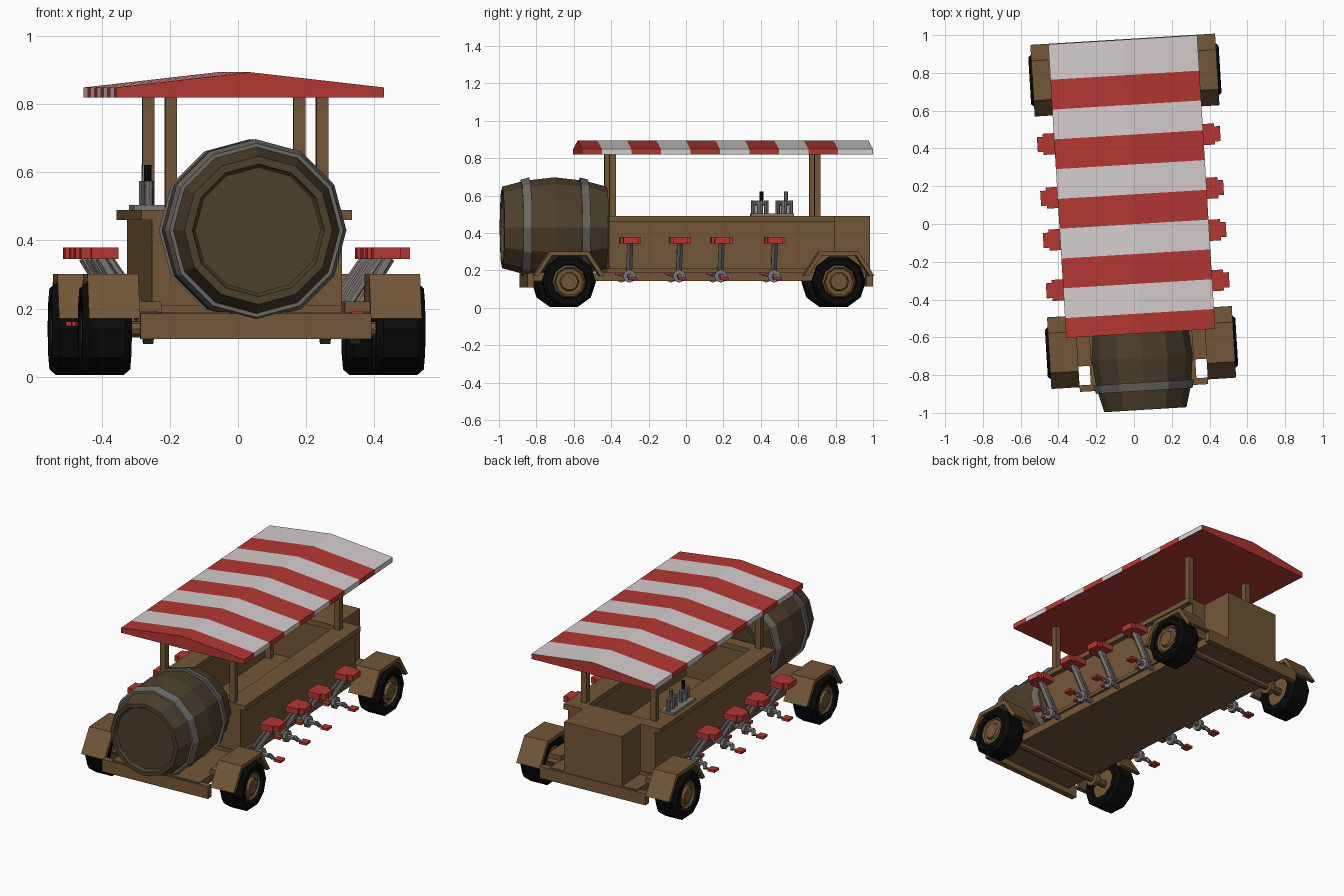
import bpy, bmesh, math
from mathutils import Vector, Matrix

cube = bpy.data.objects.get("Cube")
if cube:
    bpy.data.objects.remove(cube)

HEADING = math.radians(3.5)  # whole vehicle is turned slightly


def material(name, *rgb):
    m = bpy.data.materials.new(name)
    m.use_nodes = True
    col = [(c / 255) ** 2.2 for c in rgb] + [1]
    m.diffuse_color = col
    m.node_tree.nodes["Principled BSDF"].inputs["Base Color"].default_value = col
    return m


WOOD = material("brown wood", 114, 87, 58)
BARREL = material("dark barrel wood", 78, 66, 48)
BAND = material("barrel band grey", 108, 104, 99)
METAL = material("metal grey", 122, 119, 117)
RED = material("red", 178, 58, 54)
WHITE = material("off white", 212, 204, 205)
TYRE = material("tyre black", 18, 18, 18)


def finish(name, bm, *mats):
    bmesh.ops.recalc_face_normals(bm, faces=bm.faces)
    mesh = bpy.data.meshes.new(name)
    bm.to_mesh(mesh)
    bm.free()
    for m in mats:
        mesh.materials.append(m)
    ob = bpy.data.objects.new(name, mesh)
    ob.rotation_euler.z = HEADING
    bpy.context.collection.objects.link(ob)
    return ob


def box(bm, x, y, z):
    """Box from (low, high) pairs."""
    lo, hi = Vector((x[0], y[0], z[0])), Vector((x[1], y[1], z[1]))
    mat = Matrix.Translation((lo + hi) / 2) @ Matrix.Diagonal((*(hi - lo), 1))
    bmesh.ops.create_cube(bm, size=1, matrix=mat)


def rod(bm, a, b, r, sides=8):
    a, b = Vector(a), Vector(b)
    rot = (b - a).to_track_quat("Z", "Y").to_matrix().to_4x4()
    bmesh.ops.create_cone(bm, cap_ends=True, segments=sides, radius1=r, radius2=r,
                          depth=(b - a).length, matrix=Matrix.Translation((a + b) / 2) @ rot)


def lathe(bm, profile, axis, centre, sides, turn=0.0, mats=None):
    """Spin (position, radius) pairs round the X or Y axis."""
    rings = []
    for p, r in profile:
        ring = []
        for i in range(sides):
            a = math.tau * i / sides + turn
            u, v = r * math.sin(a), r * math.cos(a)
            off = Vector((p, u, v)) if axis == "X" else Vector((u, p, v))
            ring.append(bm.verts.new(Vector(centre) + off))
        rings.append(ring)
    for k in range(len(rings) - 1):
        for i in range(sides):
            j = (i + 1) % sides
            f = bm.faces.new((rings[k][i], rings[k][j], rings[k + 1][j], rings[k + 1][i]))
            f.material_index = mats[k] if mats else 0
    bm.faces.new(rings[0])
    bm.faces.new(rings[-1])


def mirror_x(bm):
    """Add the mirror image of everything in the mesh."""
    copy = bmesh.ops.duplicate(bm, geom=bm.verts[:] + bm.edges[:] + bm.faces[:])["geom"]
    for v in copy:
        if isinstance(v, bmesh.types.BMVert):
            v.co.x = -v.co.x


# Striped canopy
bm = bmesh.new()
section = [(-.395, .82), (-.395, .85), (0, .895), (.395, .85), (.395, .82)]
cuts = [-.58] + [-.475 + .158 * k for k in range(9)] + [.977]
rings = [[bm.verts.new((x, y, z)) for x, z in section] for y in cuts]
for k in range(len(cuts) - 1):
    for i in range(5):
        j = (i + 1) % 5
        f = bm.faces.new((rings[k][i], rings[k][j], rings[k + 1][j], rings[k + 1][i]))
        f.material_index = k % 2 if i < 4 else 0
bm.faces.new(rings[0])
bm.faces.new(rings[-1])
finish("striped_canopy", bm, RED, WHITE)

# Canopy posts
bm = bmesh.new()
for y in (-.407, .69):
    box(bm, (.205, .24), (y - .017, y + .017), (.2, .83))
mirror_x(bm)
finish("canopy_posts", bm, WOOD)

# Floor with bumpers
bm = bmesh.new()
box(bm, (-.28, .28), (-.86, .97), (.145, .19))
box(bm, (-.34, .34), (-.87, -.835), (.11, .185))
box(bm, (-.34, .34), (.945, .98), (.115, .185))
box(bm, (-.295, .295), (-.44, .79), (.19, .21))
finish("chassis", bm, WOOD)

# Hollow bar body and counter ring
bm = bmesh.new()
box(bm, (.24, .28), (-.43, .78), (.2, .47))
mirror_x(bm)
for y in (-.43, .74):
    box(bm, (-.24, .24), (y, y + .04), (.2, .47))
finish("bar_walls", bm, WOOD)
bm = bmesh.new()
box(bm, (.19, .31), (-.43, .78), (.46, .49))
mirror_x(bm)
for y in (-.43, .71):
    box(bm, (-.19, .19), (y, y + .07), (.46, .49))
finish("counter_top", bm, WOOD)

# Storage box at the back
bm = bmesh.new()
box(bm, (-.185, .185), (.78, .975), (.18, .49))
finish("rear_box", bm, WOOD)

# Barrel with two hoops and recessed ends
half = [(-.265, .19), (-.28, .195), (-.28, .218), (-.16, .25), (0, .268)]
profile = [(-.26, .185)] + half + [(-p, r) for p, r in half[-2::-1]] + [(.26, .185)]
bm = bmesh.new()
lathe(bm, profile, "Y", (0, -.705, .43), 12)
finish("barrel", bm, BARREL)
bm = bmesh.new()
for s in (-1, 1):
    hoop = [(.135, .24), (.135, .268), (.18, .256), (.18, .235)]
    lathe(bm, [(s * p, r) for p, r in hoop], "Y", (0, -.705, .43), 12)
finish("barrel_hoops", bm, BAND)

# Wheels, hubs, axles and fenders
tyres, hubs, fenders, axles = (bmesh.new() for _ in range(4))
arch = [(-.19, .17), (-.105, .302), (.105, .302), (.19, .17),
        (.165, .17), (.092, .28), (-.092, .28), (-.165, .17)]
for y in (-.655, .79):
    c = (0, y, .14)
    lathe(tyres, [(.4, .09), (.36, .095), (.36, .125), (.38, .143), (.485, .143),
                  (.505, .125), (.505, .095), (.47, .09)], "X", c, 10, math.pi / 10)
    lathe(hubs, [(.39, .09), (.48, .09), (.495, .08), (.485, .072), (.485, .052),
                 (.5, .045)], "X", c, 10, math.pi / 10)
    rod(axles, (0, y, .14), (.4, y, .14), .022)
    rod(axles, (.29, y, .14), (.32, y, .14), .045)
    sides = [[fenders.verts.new((x, y + p, z)) for p, z in arch] for x in (.34, .49)]
    for i in range(8):
        j = (i + 1) % 8
        fenders.faces.new((sides[0][i], sides[0][j], sides[1][j], sides[1][i]))
    for s in sides:
        fenders.faces.new(s)
    box(fenders, (.27, .35), (y - .08, y + .08), (.19, .22))
for name, bm, mat in (("tyres", tyres, TYRE), ("wheel_hubs", hubs, WOOD),
                      ("fenders", fenders, WOOD), ("axles", axles, WOOD)):
    mirror_x(bm)
    finish(name, bm, mat)

# Seats on slanted stems, each with a crank and pedals
seats, stems, pedals = (bmesh.new() for _ in range(3))
for y in (-.325, -.058, .165, .45):
    box(seats, (.375, .455), (y - .056, y + .056), (.345, .38))
    box(seats, (.455, .485), (y - .04, y + .04), (.345, .38))
    rod(stems, (.425, y, .35), (.32, y, .18), .018, 6)
    rod(stems, (.4, y, .35), (.3, y, .2), .012, 6)
    rod(stems, (.27, y, .17), (.4, y, .17), .014, 6)
    rod(stems, (.34, y, .17), (.36, y, .17), .035, 8)
    rod(stems, (.4, y, .175), (.41, y + .02, .15), .012, 6)
    rod(stems, (.4, y + .015, .155), (.45, y + .015, .155), .007, 6)
    rod(stems, (.32, y, .17), (.32, y - .06, .18), .008, 6)
    box(pedals, (.435, .48), (y - .012, y + .035), (.148, .162))
    box(pedals, (.31, .35), (y - .075, y - .045), (.175, .19))
for name, bm, mat in (("seats", seats, RED), ("seat_stems", stems, METAL),
                      ("pedals", pedals, RED)):
    mirror_x(bm)
    finish(name, bm, mat)

# Drink taps on one side of the counter
bm, grips = bmesh.new(), bmesh.new()
box(bm, (-.285, -.195), (.36, .59), (.49, .505))
for y, grip in ((.41, grips), (.54, bm)):
    rod(bm, (-.24, y, .5), (-.24, y, .575), .018)
    rod(bm, (-.24, y - .04, .56), (-.24, y + .04, .56), .012)
    for dy in (-.035, .035):
        rod(bm, (-.24, y + dy, .5), (-.24, y + dy, .575), .012)
    rod(grip, (-.24, y + .01, .575), (-.24, y + .01, .622), .011)
finish("drink_taps", bm, METAL)
finish("tap_grip", grips, TYRE)
